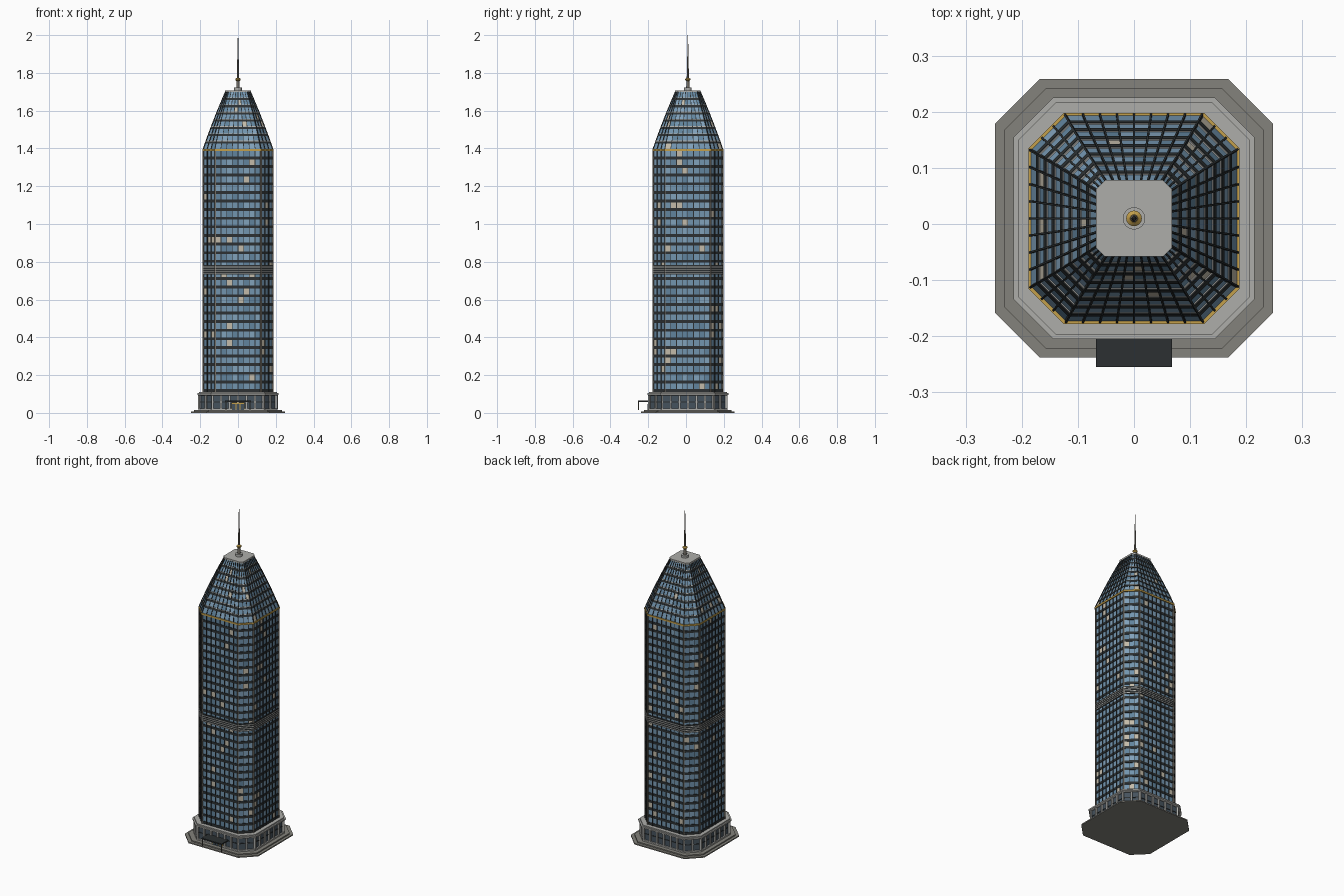
import bpy, bmesh, math, random
from mathutils import Vector

if "Cube" in bpy.data.objects:
    bpy.data.objects.remove(bpy.data.objects["Cube"])

random.seed(7)
CY = 0.01  # tower axis offset in y


def mat(name, r, g, b):
    m = bpy.data.materials.new(name)
    m.diffuse_color = (r, g, b, 1)
    m.use_nodes = True
    m.node_tree.nodes["Principled BSDF"].inputs["Base Color"].default_value = m.diffuse_color
    return m


PAVING = mat("paving grey", 0.23, 0.225, 0.20)
STONE = mat("light stone", 0.42, 0.42, 0.40)
FRAME = mat("dark frame", 0.025, 0.03, 0.032)
GOLD = mat("gold trim", 0.55, 0.35, 0.07)
BLUE = mat("blue glass", 0.17, 0.30, 0.43)
DEEP = mat("deep blue glass", 0.12, 0.23, 0.34)
PALE = mat("pale blue glass", 0.22, 0.36, 0.50)
LIT = mat("lit window", 0.55, 0.50, 0.40)
SLATE = mat("slate glass", 0.06, 0.085, 0.11)
METAL = mat("bronze grey metal", 0.17, 0.155, 0.13)


def finish(bm, name, mats, recalc=True):
    if recalc:
        bmesh.ops.recalc_face_normals(bm, faces=bm.faces)
    me = bpy.data.meshes.new(name)
    bm.to_mesh(me)
    bm.free()
    for m in mats:
        me.materials.append(m)
    ob = bpy.data.objects.new(name, me)
    bpy.context.collection.objects.link(ob)
    return ob


def octagon(h, c, z):
    """Square of half width h with corners cut by c, counter-clockwise."""
    k = h - c
    pts = [(-k, -h), (k, -h), (h, -k), (h, k), (k, h), (-k, h), (-h, k), (-h, -k)]
    return [Vector((x, y + CY, z)) for x, y in pts]


def add_loft(bm, rings):
    loops = [[bm.verts.new(p) for p in r] for r in rings]
    for a, b in zip(loops, loops[1:]):
        for i in range(8):
            bm.faces.new((a[i], a[(i + 1) % 8], b[(i + 1) % 8], b[i]))
    bm.faces.new(loops[0][::-1])
    bm.faces.new(loops[-1])


def slab(name, m, *levels):
    """Stacked octagon levels given as (half, cut, z)."""
    bm = bmesh.new()
    add_loft(bm, [octagon(*l) for l in levels])
    return finish(bm, name, [m])


def add_beam(bm, a, b, out, w, d):
    """Rectangular bar from a to b, w wide, d deep along the direction out."""
    side = (b - a).cross(out).normalized() * w / 2
    o = out.normalized() * d / 2
    q = [[bm.verts.new(p + s) for s in (-side - o, side - o, side + o, -side + o)] for p in (a, b)]
    for i in range(4):
        j = (i + 1) % 4
        bm.faces.new((q[0][i], q[0][j], q[1][j], q[1][i]))
    bm.faces.new(q[0])
    bm.faces.new(q[1])


def add_box(bm, x0, x1, y0, y1, z0, z1):
    m = Vector(((x0 + x1) / 2, (y0 + y1) / 2, 0))
    add_beam(bm, m + Vector((0, 0, z0)), m + Vector((0, 0, z1)), Vector((0, 1, 0)), x1 - x0, y1 - y0)


def bays(ring, straight, corner):
    """Yields (point, next point, outward direction) for each bay round a ring."""
    for i in range(8):
        a, b = ring[i], ring[(i + 1) % 8]
        n = corner if i % 2 else straight
        out = Vector(((b - a).y, -(b - a).x, 0)).normalized()
        for k in range(n):
            yield a.lerp(b, k / n), a.lerp(b, (k + 1) / n), out


def glass(name, levels, straight, corner):
    """Curtain wall of panes, one row between each pair of levels."""
    bm = bmesh.new()
    for l0, l1 in zip(levels, levels[1:]):
        lo = bays(octagon(*l0), straight, corner)
        hi = bays(octagon(*l1), straight, corner)
        for (a, b, _), (d, c, _) in zip(lo, hi):
            f = bm.faces.new([bm.verts.new(p) for p in (a, b, c, d)])
            f.material_index = random.choices(range(4), (50, 25, 19, 6))[0]
    return finish(bm, name, [BLUE, DEEP, PALE, LIT], False)


def mullions(name, m, levels, straight, corner, w, d):
    bm = bmesh.new()
    for l0, l1 in zip(levels, levels[1:]):
        lo = bays(octagon(*l0), straight, corner)
        hi = bays(octagon(*l1), straight, corner)
        for (a, _, o), (b, _, _) in zip(lo, hi):
            add_beam(bm, a, b, o, w, d)
    return finish(bm, name, [m])


def bands(name, m, items):
    """Horizontal rings, each (half, cut, z0, z1)."""
    bm = bmesh.new()
    for h, c, z0, z1 in items:
        add_loft(bm, [octagon(h, c, z0), octagon(h, c, z1)])
    return finish(bm, name, [m])


# Plinth steps and podium
slab("lower_plinth", PAVING, (0.248, 0.08, 0), (0.248, 0.08, 0.007))
slab("upper_plinth", PAVING, (0.232, 0.075, 0.007), (0.232, 0.075, 0.014))
slab("podium_glass", SLATE, (0.200, 0.066, 0.014), (0.200, 0.066, 0.095))
slab("podium_base", STONE, (0.209, 0.069, 0.014), (0.209, 0.069, 0.022))
slab("podium_cornice", STONE, (0.208, 0.069, 0.092), (0.215, 0.071, 0.096),
     (0.215, 0.071, 0.104), (0.207, 0.068, 0.104), (0.207, 0.068, 0.111))
mullions("podium_pilasters", STONE, [(0.203, 0.067, 0.02), (0.203, 0.067, 0.094)], 6, 2, 0.010, 0.012)
bands("podium_transom", FRAME, [(0.2025, 0.067, 0.056, 0.061)])

# Entrance doors, canopy and posts on the front
bm = bmesh.new()
add_box(bm, -0.034, 0.034, -0.201, -0.194, 0.018, 0.054)
finish(bm, "entrance_surround", [GOLD])
bm = bmesh.new()
for x in (-0.022, 0, 0.022):
    add_box(bm, x - 0.009, x + 0.009, -0.204, -0.198, 0.016, 0.046)
finish(bm, "entrance_doors", [SLATE])
bm = bmesh.new()
add_box(bm, -0.068, 0.068, -0.255, -0.19, 0.058, 0.065)
finish(bm, "entrance_canopy", [FRAME])
bm = bmesh.new()
for x in (-0.063, 0.063):
    add_box(bm, x - 0.002, x + 0.002, -0.253, -0.249, 0.014, 0.058)
finish(bm, "canopy_posts", [METAL])

# Shaft: panes, floor bands, mullions
Z0, Z1, FLOORS = 0.111, 1.388, 28
step = (Z1 - Z0) / FLOORS
zs = [Z0 + i * step for i in range(FLOORS + 1)]
shaft = [(0.182, 0.062, z) for z in zs]
glass("shaft_glass", shaft, 8, 3)
bands("floor_bands", FRAME, [(0.1845, 0.0625, z, z + 0.015) for z in zs[:-1]])
mullions("shaft_mullions", FRAME, [shaft[0], shaft[-1]], 8, 3, 0.0035, 0.009)
mullions("corner_fins", METAL, [(0.183, 0.062, Z0), (0.183, 0.062, Z1)], 1, 1, 0.007, 0.008)

# Louvred service floor halfway up
bands("service_floor", FRAME, [(0.1852, 0.0625, 0.733, 0.782)])
bands("service_louvres", STONE, [(0.1872, 0.063, 0.737 + i * 0.011, 0.741 + i * 0.011) for i in range(4)])

# Gold ring at the foot of the crown
bands("crown_gold_ring", GOLD, [(0.188, 0.063, 1.386, 1.396)])

# Tapered crown
ROWS = 8


def crown_level(t, off=0.0):
    half = 0.184 - 0.119 * (0.88 * t + 0.12 * t * t) + off
    return half, 0.062 - 0.046 * t, 1.394 + 0.306 * t


crown = [crown_level(i / ROWS) for i in range(ROWS + 1)]
glass("crown_glass", crown, 8, 3)
mullions("crown_mullions", FRAME, crown, 8, 3, 0.0035, 0.007)
bm = bmesh.new()
lips = bmesh.new()
for i in range(1, ROWS):
    t = i / ROWS
    add_loft(bm, [octagon(*crown_level(t - 0.018, 0.002)), octagon(*crown_level(t + 0.018, 0.002))])
    add_loft(lips, [octagon(*crown_level(t + 0.018, 0.0012)), octagon(*crown_level(t + 0.030, 0.0012))])
finish(bm, "crown_bands", [FRAME])
finish(lips, "crown_ledges", [STONE])

# Flat roof and spire
slab("crown_roof", STONE, (0.068, 0.016, 1.698), (0.068, 0.016, 1.708))


def turned(name, m, profile, n=16):
    """Surface of revolution about the tower axis, profile of (radius, z)."""
    bm = bmesh.new()
    rings = [[bm.verts.new((r * math.cos(2 * math.pi * k / n), CY + r * math.sin(2 * math.pi * k / n), z))
              for k in range(n)] for r, z in profile]
    for a, b in zip(rings, rings[1:]):
        for k in range(n):
            bm.faces.new((a[k], a[(k + 1) % n], b[(k + 1) % n], b[k]))
    bm.faces.new(rings[0][::-1])
    bm.faces.new(rings[-1])
    ob = finish(bm, name, [m])
    for p in ob.data.polygons:
        p.use_smooth = len(p.vertices) == 4
    ob.data.set_sharp_from_angle(angle=math.radians(35))


turned("spire_base", STONE, [(0.02, 1.706), (0.02, 1.722)])
turned("spire_column", METAL, [(0.009, 1.72), (0.007, 1.765)])
turned("spire_collar", GOLD, [(0.008, 1.757), (0.014, 1.763), (0.014, 1.768), (0.007, 1.774)])
turned("spire_mast", METAL, [(0.007, 1.765), (0.005, 1.81), (0.004, 1.87), (0.0025, 1.93), (0.001, 2.0)], 10)
